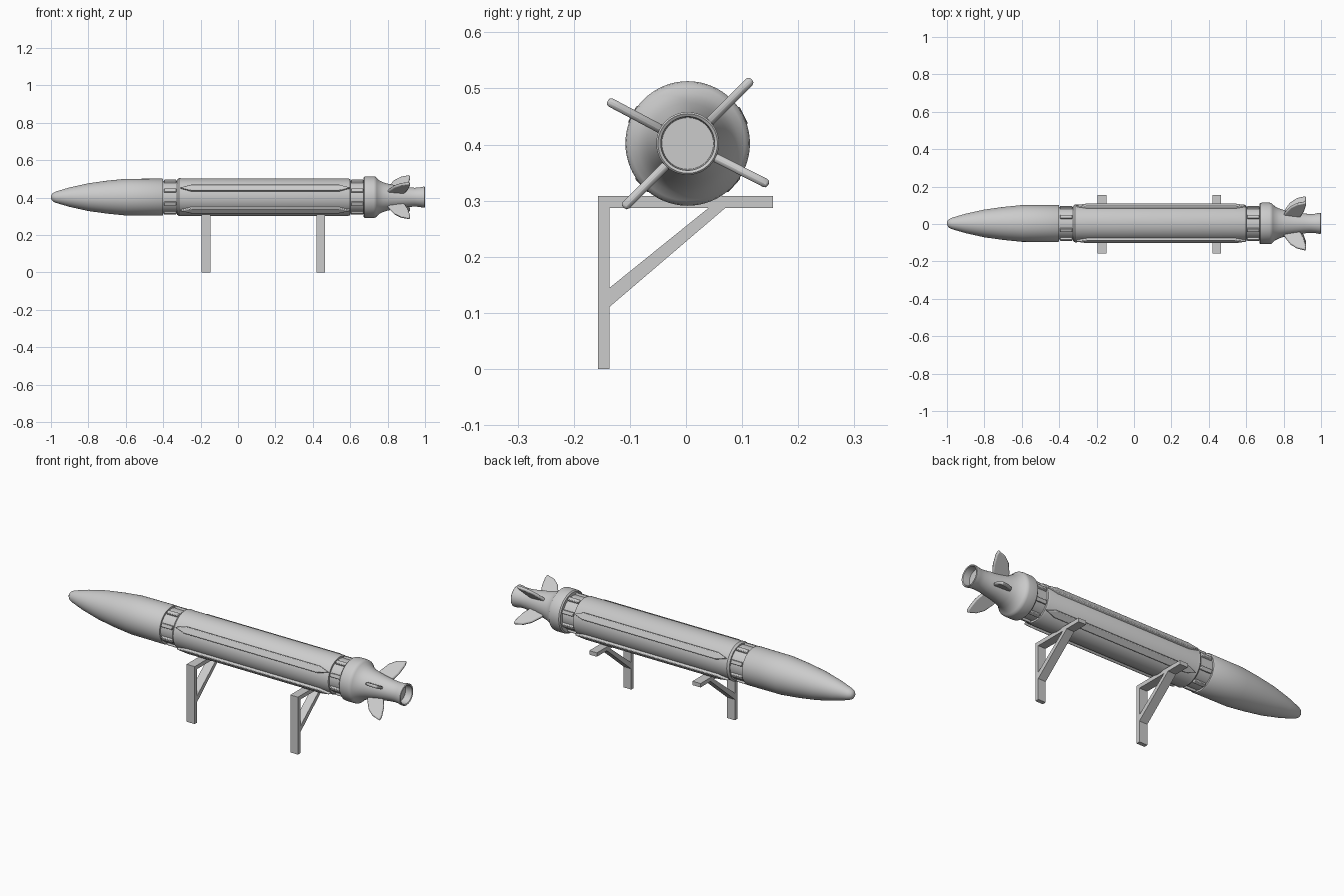
import bpy, bmesh, math
from mathutils import Matrix, Vector

if "Cube" in bpy.data.objects:
    bpy.data.objects.remove(bpy.data.objects["Cube"])

CENTRE = Vector((0, 0.003, 0.402))   # body axis runs along x


def finish(name, bm, smooth=35, bevel=0, segments=2):
    bmesh.ops.recalc_face_normals(bm, faces=bm.faces[:])
    mesh = bpy.data.meshes.new(name)
    bm.to_mesh(mesh)
    bm.free()
    ob = bpy.data.objects.new(name, mesh)
    bpy.context.collection.objects.link(ob)
    if bevel:
        mod = ob.modifiers.new("Bevel", 'BEVEL')
        mod.width, mod.segments, mod.limit_method = bevel, segments, 'ANGLE'
    if smooth:
        bpy.ops.object.select_all(action='DESELECT')
        ob.select_set(True)
        bpy.context.view_layer.objects.active = ob
        bpy.ops.object.shade_smooth_by_angle(angle=math.radians(smooth))
    return ob


def lathe(name, profile, sides=64):
    """Revolve (x, radius) points about the body axis."""
    bm = bmesh.new()
    verts = [bm.verts.new((x, r, 0)) for x, r in profile]
    edges = [bm.edges.new(p) for p in zip(verts, verts[1:])]
    bmesh.ops.spin(bm, geom=verts + edges, cent=(0, 0, 0), axis=(1, 0, 0),
                   angle=math.tau, steps=sides, use_merge=False)
    bmesh.ops.remove_doubles(bm, verts=bm.verts[:], dist=1e-5)
    bm.transform(Matrix.Translation(CENTRE))
    return finish(name, bm)


def prism(bm, outline, offset):
    """Closed solid from a 3D outline pushed along offset."""
    face = bm.faces.new([bm.verts.new(p) for p in outline])
    geo = bmesh.ops.extrude_face_region(bm, geom=[face], use_keep_orig=True)
    moved = [g for g in geo['geom'] if isinstance(g, bmesh.types.BMVert)]
    bmesh.ops.translate(bm, verts=moved, vec=offset)


def radial(name, outline, offset, angle, bevel):
    """Part drawn as x = axis, y = outward, z = sideways, turned about the axis."""
    bm = bmesh.new()
    prism(bm, outline, offset)
    bm.transform(Matrix.Translation(CENTRE) @ Matrix.Rotation(math.radians(angle), 4, 'X'))
    return finish(name, bm, bevel=bevel)


# Nose cone with blunt tip
lathe("nose_cone", [(-1, 0), (-0.998, 0.012), (-0.99, 0.022), (-0.975, 0.03),
                    (-0.9, 0.052), (-0.8, 0.074), (-0.7, 0.088), (-0.6, 0.098),
                    (-0.405, 0.099), (-0.4, 0.096), (-0.4, 0)])

# Main body tube and recessed collars
lathe("body_tube", [(-0.325, 0), (-0.325, 0.094), (-0.315, 0.102), (-0.3, 0.1),
                    (0.59, 0.1), (0.6, 0.096), (0.605, 0)])
for name, x0, x1 in (("front_collar", -0.41, -0.31), ("rear_collar", 0.59, 0.69)):
    lathe(name, [(x0, 0), (x0, 0.087), (x1, 0.087), (x1, 0)])

# Raised ribs around both collars
for name, x0, x1 in (("front_rib", -0.395, -0.33), ("rear_rib", 0.605, 0.67)):
    for i in range(8):
        radial(name, [(x0, 0.08, -0.01), (x1, 0.08, -0.01),
                      (x1, 0.098, -0.01), (x0, 0.098, -0.01)],
               (0, 0, 0.02), 22.5 + i * 45, 0.003)

# Tail: bulging ring, shoulder, slim boat tail and hollow nozzle
lathe("tail_section", [(0.67, 0), (0.67, 0.104), (0.676, 0.11), (0.685, 0.111),
                       (0.725, 0.111), (0.735, 0.109), (0.742, 0.102), (0.755, 0.09),
                       (0.775, 0.08), (0.8, 0.072), (0.85, 0.062), (0.91, 0.053),
                       (0.945, 0.05), (0.97, 0.052), (0.99, 0.056), (0.997, 0.056),
                       (1.0, 0.053), (0.997, 0.048), (0.96, 0.046), (0.96, 0)])

# Long pointed strakes and swept tail fins share the same four directions
for angle in (27 + 18, 152, 225, -27):
    radial("tail_fin", [(0.79, 0.045, -0.008), (0.808, 0.085, -0.008), (0.835, 0.125, -0.008),
                        (0.87, 0.15, -0.008), (0.918, 0.163, -0.008),
                        (0.92, 0.14, -0.008), (0.908, 0.09, -0.008), (0.885, 0.045, -0.008)],
           (0, 0, 0.016), angle, 0.006)
for angle in (27, 152, 222, -42):
    radial("body_strake", [(-0.31, 0.09, 0), (-0.25, 0.09, -0.018), (0.54, 0.09, -0.018),
                           (0.6, 0.09, 0), (0.54, 0.09, 0.018), (-0.25, 0.09, 0.018)],
           (0, 0.022, 0), angle, 0.004)

# Two support brackets: post, arm and diagonal brace
for x0, x1 in ((-0.195, -0.147), (0.42, 0.465)):
    width = (x1 - x0, 0, 0)
    bm = bmesh.new()
    prism(bm, [(x0, y, z) for y, z in ((-0.157, 0), (-0.136, 0), (-0.136, 0.287),
                                       (0.155, 0.287), (0.155, 0.308), (-0.157, 0.308))], width)
    prism(bm, [(x0, y, z) for y, z in ((-0.136, 0.111), (0.07, 0.287),
                                       (0.04, 0.287), (-0.136, 0.145))], width)
    finish("support_bracket", bm, smooth=0)
